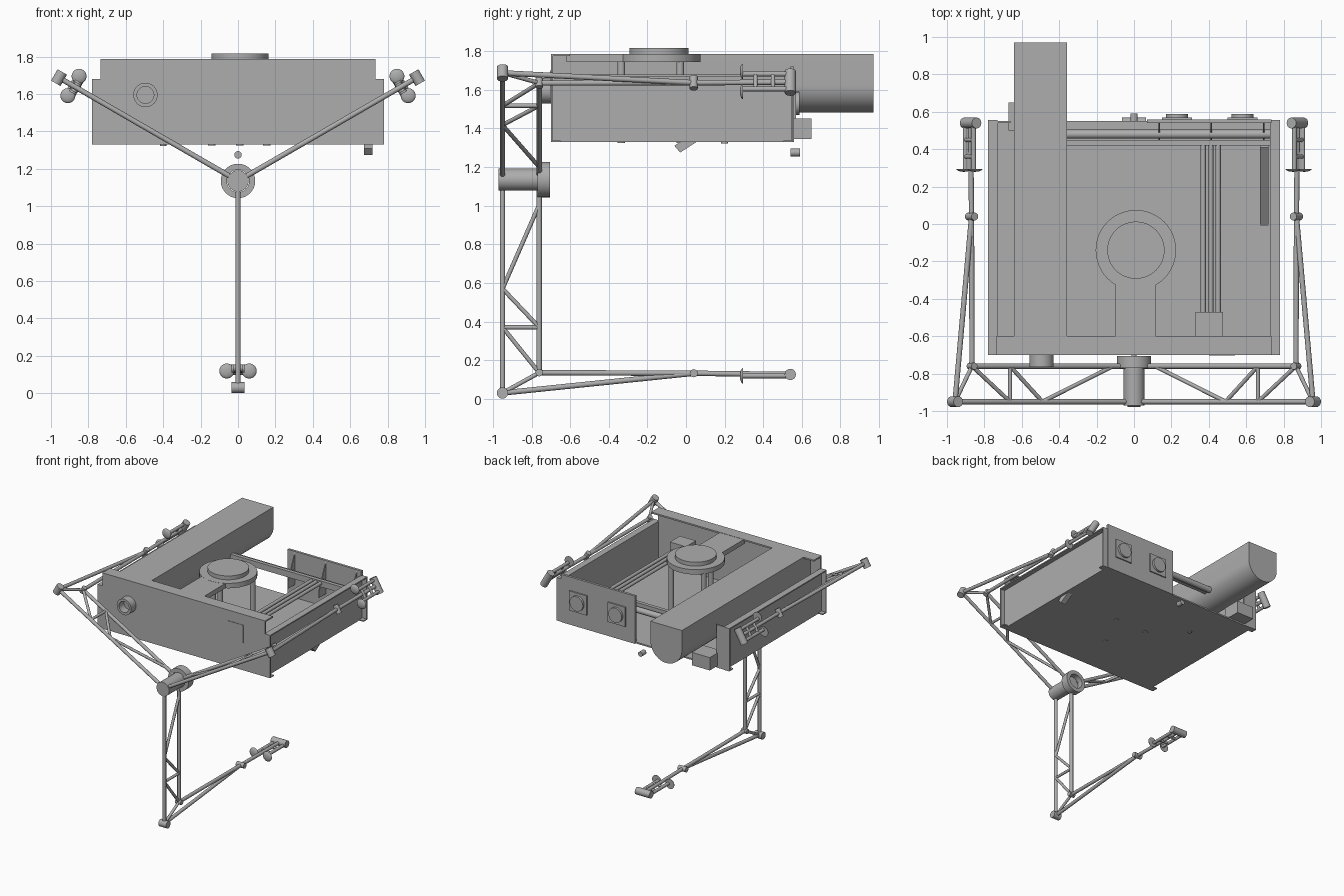
import bpy, bmesh
from math import pi, radians
from mathutils import Vector, Matrix

cube = bpy.data.objects.get("Cube")
if cube:
    bpy.data.objects.remove(cube)

grey = bpy.data.materials.new("mid grey")
grey.use_nodes = True
COLOR = (0.42, 0.42, 0.42, 1)
grey.diffuse_color = COLOR
grey.node_tree.nodes["Principled BSDF"].inputs["Base Color"].default_value = COLOR


def finish(name, bm, smooth=False):
    bmesh.ops.recalc_face_normals(bm, faces=bm.faces)
    mesh = bpy.data.meshes.new(name)
    bm.to_mesh(mesh)
    bm.free()
    mesh.materials.append(grey)
    obj = bpy.data.objects.new(name, mesh)
    bpy.context.collection.objects.link(obj)
    if smooth:
        bpy.ops.object.select_all(action='DESELECT')
        obj.select_set(True)
        bpy.context.view_layer.objects.active = obj
        bpy.ops.object.shade_smooth_by_angle(angle=radians(35))
    return obj


def box(name, x, y, z):
    """Box from (low, high) pairs."""
    bm = bmesh.new()
    bmesh.ops.create_cube(bm, size=1)
    for v in bm.verts:
        for i, (lo, hi) in enumerate((x, y, z)):
            v.co[i] = hi if v.co[i] > 0 else lo
    return finish(name, bm)


def rod(name, a, b, r, sides=24):
    """Capped cylinder between two points."""
    a, b = Vector(a), Vector(b)
    bm = bmesh.new()
    turn = (b - a).to_track_quat('Z', 'Y').to_matrix().to_4x4()
    bmesh.ops.create_cone(bm, cap_ends=True, segments=sides, radius1=r, radius2=r,
                          depth=(b - a).length, matrix=Matrix.Translation((a + b) / 2) @ turn)
    return finish(name, bm, True)


def prism(name, points, move):
    """Flat outline pushed along a vector."""
    bm = bmesh.new()
    face = bm.faces.new([bm.verts.new(p) for p in points])
    out = bmesh.ops.extrude_face_region(bm, geom=[face])
    bmesh.ops.translate(bm, vec=move, verts=[g for g in out["geom"] if isinstance(g, bmesh.types.BMVert)])
    return finish(name, bm, True)


def pipe(name, x, z, y0, y1, r, inner):
    """Open ring-shaped pipe along y, spun from its section."""
    bm = bmesh.new()
    ring = [bm.verts.new((x + q, y, z)) for q, y in ((r, y0), (r, y1), (inner, y1), (inner, y0))]
    edges = [bm.edges.new((ring[i], ring[(i + 1) % 4])) for i in range(4)]
    bmesh.ops.spin(bm, geom=ring + edges, cent=(x, 0, z), axis=(0, 1, 0), angle=2 * pi, steps=32)
    bmesh.ops.remove_doubles(bm, verts=bm.verts, dist=0.0005)
    return finish(name, bm, True)


# Open instrument tray
FLOOR, TOP, SIDE = 1.33, 1.786, 1.68
box("floor", (-0.74, 0.74), (-0.7, 0.55), (FLOOR, FLOOR + 0.012))
box("front_wall", (-0.735, 0.735), (-0.7, -0.688), (FLOOR, TOP))
box("front_wall_flange", (-0.735, 0.735), (-0.7, -0.6), (TOP - 0.012, TOP))
for s, side in ((-1, "right"), (1, "left")):
    span = lambda a, b: tuple(sorted((s * a, s * b)))
    box(side + "_wall", span(0.728, 0.74), (-0.69, 0.55), (FLOOR, SIDE))
    box(side + "_wall_flange", span(0.73, 0.78), (-0.7, 0.55), (SIDE - 0.01, SIDE))
    for y, end in ((-0.7, "front"), (0.545, "back")):
        box(f"{side}_{end}_fin", span(0.73, 0.78), (y, y + 0.01), (FLOOR, SIDE))
        inward = 0.05 if y < 0 else -0.04
        box(f"{side}_{end}_tab", span(0.72, 0.78), tuple(sorted((y, y + inward))), (FLOOR, FLOOR + 0.008))
box("right_back_plate", (-0.78, -0.66), (0.54, 0.552), (FLOOR, SIDE))
box("front_hatch", (0.4, 0.54), (-0.704, -0.7), (1.555, 1.7))

# Back plate with gussets and round ports
box("back_plate", (0.07, 0.735), (0.54, 0.56), (FLOOR, 1.72))
for x in (0.13, 0.41, 0.69):
    prism("back_gusset", [(x, 0.54, 1.71), (x, 0.54, 1.45), (x, 0.45, 1.45), (x, 0.45, 1.5)], (0.008, 0, 0))
for x in (0.23, 0.58):
    box("port_plate", (x - 0.08, x + 0.08), (0.56, 0.57), (1.45, 1.61))
    rod("port", (x, 0.565, 1.53), (x, 0.588, 1.53), 0.06)

# Main barrel: square upper half, round belly
CX, CZ, R = -0.5, 1.625, 0.142
section = [(CX + R, TOP), (CX - R, TOP)]
for i in range(25):
    v = Matrix.Rotation(pi * i / 24, 2) @ Vector((-R, 0))
    section.append((CX + v.x, CZ + v.y))
prism("main_barrel", [(x, -0.69, z) for x, z in section], (0, 1.66, 0))
pipe("front_spout", -0.495, 1.595, -0.765, -0.69, 0.065, 0.045)
box("rear_electronics", (-0.67, -0.51), (0.5, 0.65), (1.345, 1.45))

# Round platform on posts with its bridge to the front wall
PX, PY = 0.01, -0.14
rod("platform", (PX, PY, 1.745), (PX, PY, TOP - 0.001), 0.215, 48)
rod("platform_disc", (PX, PY, TOP - 0.01), (PX, PY, 1.817), 0.153, 48)
box("platform_bridge", (-0.1, 0.115), (-0.62, -0.3), (1.745, TOP - 0.002))
for x, y in ((0.01, -0.335), (-0.14, -0.03), (0.155, -0.03)):
    rod("platform_post", (x, y, FLOOR - 0.005), (x, y, 1.75), 0.02, 16)

# Inner rails and small instruments
box("cross_rail", (-0.37, 0.735), (0.42, 0.45), (1.56, 1.61))
rod("cross_tube", (-0.37, 0.48, 1.57), (0.735, 0.48, 1.57), 0.024)
for x in (0.37, 0.41, 0.45):
    rod("long_rail", (x, -0.5, 1.59), (x, 0.43, 1.59), 0.014, 12)
box("rail_drive", (0.33, 0.475), (-0.6, -0.47), (1.52, 1.66))
prism("slanted_probe", [(0.675, -0.06, 1.31), (0.675, -0.03, 1.275), (0.675, 0.44, 1.58), (0.675, 0.41, 1.62)],
      (0.045, 0, 0))
rod("rear_sensor", (0, 0.54, 1.275), (0, 0.59, 1.275), 0.02)
rod("floor_stud", (-0.4, 0.2, FLOOR - 0.008), (-0.4, 0.2, FLOOR), 0.018, 12)

# Hub that carries the three arms
HUB = 1.135
rod("hub_core", (0, -0.97, HUB), (0, -0.75, HUB), 0.057, 32)
pipe("hub_collar", 0, HUB, -0.77, -0.705, 0.092, 0.06)

# Truss arms: points are (tangent, y, distance from hub)
FRONT, BACK, TIP, HEEL, REACH = -0.95, -0.76, 1.105, 1.0, 1.003
for n, arm in enumerate(("lower", "upper_left", "upper_right")):
    turn = Matrix.Translation((0, 0, HUB)) @ Matrix.Rotation(2 * pi * n / 3, 4, 'Y')

    def bar(part, a, b, r=0.013, sides=12):
        ends = [turn @ Vector((t, y, -d)) for t, y, d in (a, b)]
        return rod(f"{arm}_{part}", ends[0], ends[1], r, sides)

    bar("front_rail", (0, FRONT, 0.04), (0, FRONT, TIP), 0.014)
    bar("back_rail", (0, BACK, 0.05), (0, BACK, HEEL), 0.014)
    for a, b in ((0.13, 0.565), (0.765, 0.565), (0.765, 0.765), (HEEL, 0.765), (HEEL, TIP)):
        bar("brace", (0, BACK, a), (0, FRONT, b), 0.011)
    bar("outer_strut", (0, FRONT, TIP), (0, 0.04, REACH), 0.014)
    bar("inner_strut", (0, BACK, HEEL), (0, 0.04, REACH), 0.014)
    bar("finger", (0, 0.04, REACH), (0, 0.54, REACH + 0.006), 0.014)
    # Pivots
    bar("tip_pivot", (-0.035, FRONT, TIP), (0.035, FRONT, TIP), 0.029, 20)
    bar("heel_pivot", (-0.025, BACK, HEEL), (0.025, BACK, HEEL), 0.019, 16)
    bar("mid_pivot", (-0.035, 0.04, REACH), (0.035, 0.04, REACH), 0.021, 16)
    bar("end_pivot", (-0.065, 0.54, REACH + 0.006), (0.065, 0.54, REACH + 0.006), 0.029, 20)
    # Twin grips with domed pads
    D = REACH + 0.013
    for s in (-1, 1):
        bar("grip_bar", (0.045 * s, 0.29, D), (0.045 * s, 0.54, D), 0.013)
        bm = bmesh.new()
        bmesh.ops.create_uvsphere(bm, u_segments=20, v_segments=12, radius=0.04)
        cut = bmesh.ops.bisect_plane(bm, geom=bm.verts[:] + bm.edges[:] + bm.faces[:],
                                     plane_co=(0, 0, 0), plane_no=(0, 1, 0), clear_outer=True)
        bmesh.ops.holes_fill(bm, edges=[e for e in cut["geom_cut"] if isinstance(e, bmesh.types.BMEdge)])
        bmesh.ops.scale(bm, vec=(1, 0.4, 1), verts=bm.verts)
        pad = turn @ Matrix.Translation((0.06 * s, 0.295, -D))
        bmesh.ops.transform(bm, matrix=pad, verts=bm.verts)
        finish(f"{arm}_grip_pad", bm, True)
    for y in (0.36, 0.45):
        bar("grip_rung", (-0.045, y, D), (0.045, y, D), 0.011)
